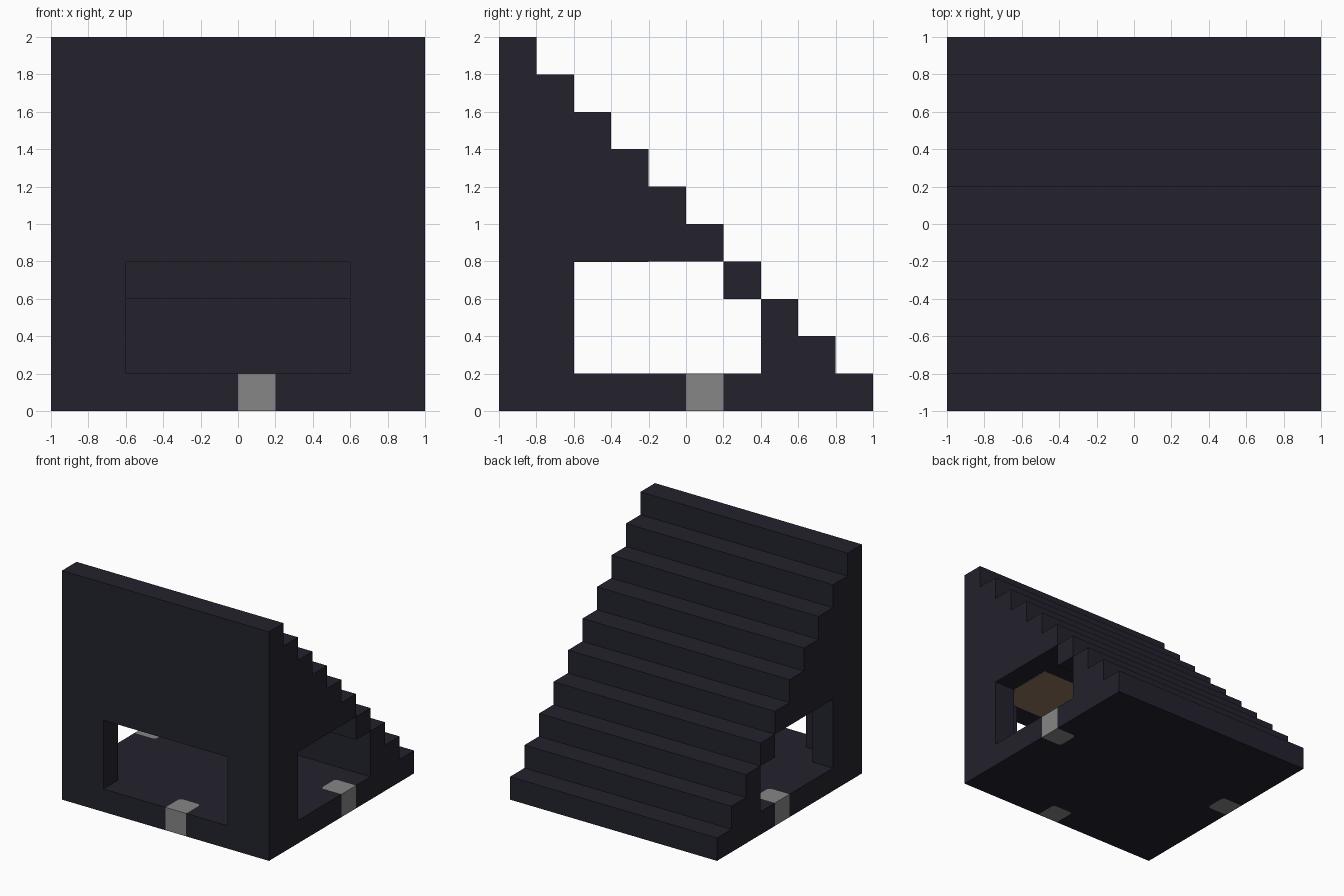
import bpy
import bmesh
from mathutils import Vector

if "Cube" in bpy.data.objects:
    bpy.data.objects.remove(bpy.data.objects["Cube"], do_unlink=True)

U = 0.2  # one step unit


def material(name, rgb):
    mat = bpy.data.materials.new(name)
    mat.use_nodes = True
    colour = (*rgb, 1)
    mat.diffuse_color = colour
    bsdf = next(n for n in mat.node_tree.nodes if n.type == 'BSDF_PRINCIPLED')
    bsdf.inputs["Base Color"].default_value = colour
    return mat


DARK = material("dark slate", (0.0168, 0.016, 0.0262))
GREY = material("mid grey", (0.238, 0.238, 0.238))
BROWN = material("warm brown", (0.29, 0.18, 0.112))


def prism(name, points, push, mat):
    """Flat outline pushed along a vector into a closed solid."""
    bm = bmesh.new()
    face = bm.faces.new([bm.verts.new(p) for p in points])
    extruded = bmesh.ops.extrude_face_region(bm, geom=[face], use_keep_orig=True)
    moved = [g for g in extruded["geom"] if isinstance(g, bmesh.types.BMVert)]
    bmesh.ops.translate(bm, verts=moved, vec=push)
    bmesh.ops.recalc_face_normals(bm, faces=bm.faces)
    mesh = bpy.data.meshes.new(name)
    bm.to_mesh(mesh)
    bm.free()
    mesh.materials.append(mat)
    obj = bpy.data.objects.new(name, mesh)
    bpy.context.scene.collection.objects.link(obj)
    return obj


def plan(name, outline, z0, z1, mat):
    return prism(name, [(x, y, z0) for x, y in outline], Vector((0, 0, z1 - z0)), mat)


def box(name, x0, x1, y0, y1, z0, z1, mat):
    return plan(name, [(x0, y0), (x1, y0), (x1, y1), (x0, y1)], z0, z1, mat)


# Solid upper staircase: stepped side profile across the full width
profile = [(-1, 4 * U)]
for i in range(4, 10):
    y = 1 - i * U
    profile += [(y, i * U), (y, (i + 1) * U)]
profile.append((-1, 2))
prism("upper_staircase", [(-1, y, z) for y, z in profile], Vector((2, 0, 0)), DARK)

# Lower steps that close the back of the room
box("lower_step_1", -1, 1, 0.4, 0.8, U, 2 * U, DARK)
box("lower_step_2", -1, 1, 0.4, 0.6, 2 * U, 3 * U, DARK)
box("lower_step_3", -1, 1, 0.2, 0.4, 3 * U, 4 * U, DARK)

# L-shaped corner posts beside the front and side openings
for side, s in (("left", 1), ("right", -1)):
    post = [(1, -1), (1, -0.6), (0.8, -0.6), (0.8, -0.8), (0.6, -0.8), (0.6, -1)]
    plan(side + "_corner_post", [(s * x, y) for x, y in post], U, 4 * U, DARK)


# Threshold stones let into the floor, with clipped inner corners
def notch(origin, along):
    d = Vector(along)
    n = Vector((-d.y, d.x))
    c = 0.02
    steps = [(0, 0), (0, U - c), (c, U), (U - c, U), (U, U - c), (U, 0)]
    return [tuple(Vector(origin) + d * a + n * b) for a, b in steps]


front = notch((0, -1), (1, 0))
left = notch((1, 0), (0, 1))
right = notch((-1, U), (0, -1))
for name, outline in (("front", front), ("left", left), ("right", right)):
    plan(name + "_threshold", outline, 0, U, GREY)

# Floor slab, which is also the lowest step
floor = [(-1, -1), *front, (1, -1), *left, (1, 1), (-1, 1), *right]
plan("floor_slab", floor, 0, U, DARK)

# Thin panel on the room ceiling
box("ceiling_panel", -0.8, 0.8, -0.8, -0.2, 4 * U - 0.003, 4 * U, BROWN)
